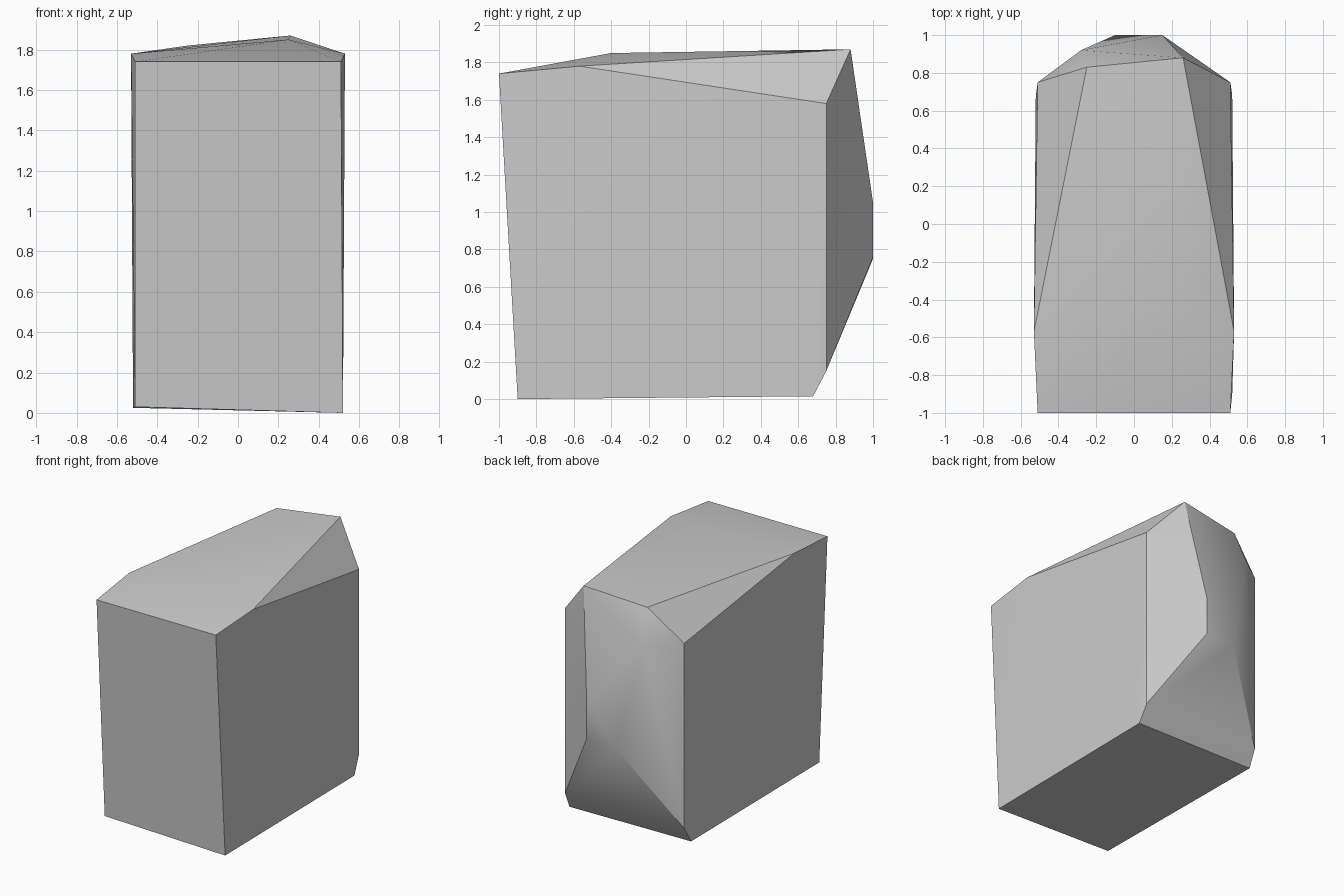
import bpy
import bmesh

cube = bpy.data.objects.get("Cube")
if cube:
    bpy.data.objects.remove(cube, do_unlink=True)

# Stone colour
stone = bpy.data.materials.new("stone_grey")
stone.use_nodes = True
grey = (0.6, 0.6, 0.6, 1)
stone.diffuse_color = grey
stone.node_tree.nodes["Principled BSDF"].inputs["Base Color"].default_value = grey

# Corners that are the same on both flanks: half width, depth, height
flank_corners = [
    (0.51, -1, 1.74),      # front top
    (0.53, -0.57, 1.78),   # shoulder
    (0.51, 0.75, 1.58),    # rear top
    (0.51, 0.75, 0.15),    # rear bottom
]
points = [(side * x, y, z) for x, y, z in flank_corners for side in (-1, 1)]

# Uneven base
points += [(-0.51, -0.9, 0.03), (0.52, -0.9, 0), (0.52, 0.68, 0.015), (-0.52, 0.68, 0.025)]
# Crown of the block
points += [(0.25, -0.4, 1.85), (0.26, 0.88, 1.87), (-0.25, 0.83, 1.82)]
# Chipped bulge at the back
points += [(0.15, 1, 1.05), (0.15, 1, 0.76), (-0.1, 1, 0.75), (-0.28, 0.92, 1.57)]

# Wrap the corners into one faceted block
bm = bmesh.new()
for point in points:
    bm.verts.new(point)
bmesh.ops.convex_hull(bm, input=bm.verts)
bmesh.ops.recalc_face_normals(bm, faces=bm.faces)
mesh = bpy.data.meshes.new("stone_block")
bm.to_mesh(mesh)
bm.free()
mesh.materials.append(stone)
block = bpy.data.objects.new("stone_block", mesh)
bpy.context.collection.objects.link(block)

# Soft shading inside each broad face, crisp at the chipped edges
bpy.ops.object.select_all(action="DESELECT")
block.select_set(True)
bpy.context.view_layer.objects.active = block
bpy.ops.object.shade_smooth_by_angle(angle=0.5236)
